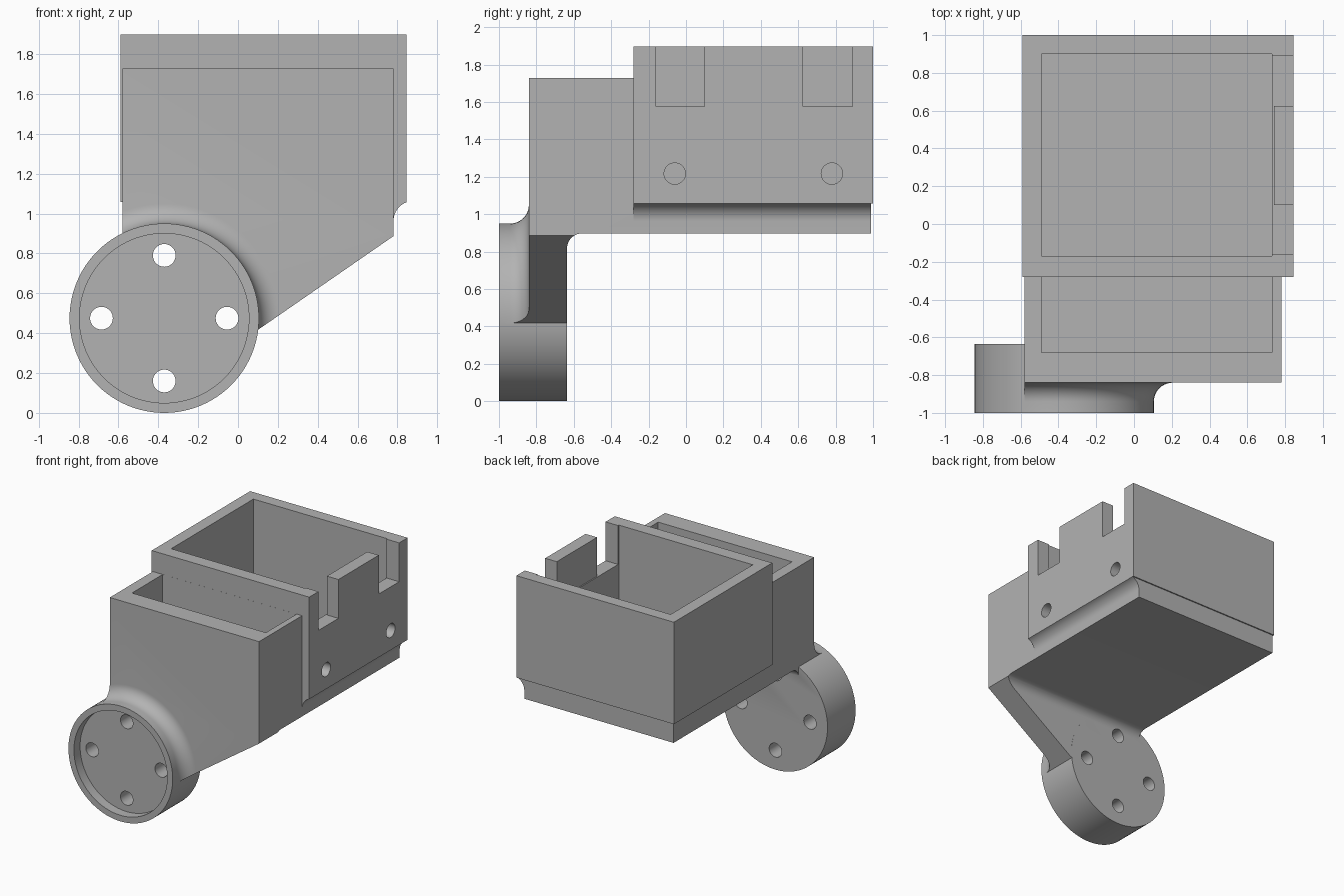
import bpy, bmesh, math
from math import sin, cos, radians

if "Cube" in bpy.data.objects:
    bpy.data.objects.remove(bpy.data.objects["Cube"])

grey = bpy.data.materials.new("plain grey")
grey.diffuse_color = (0.45, 0.45, 0.45, 1)
grey.use_nodes = True
grey.node_tree.nodes["Principled BSDF"].inputs["Base Color"].default_value = grey.diffuse_color


def to_object(name, bm):
    bmesh.ops.recalc_face_normals(bm, faces=bm.faces[:])
    me = bpy.data.meshes.new(name)
    bm.to_mesh(me)
    bm.free()
    me.materials.append(grey)
    ob = bpy.data.objects.new(name, me)
    bpy.context.collection.objects.link(ob)
    return ob


def prism(name, pts, axis, lo, hi):
    """Extrude a 2D outline along an axis (0=x, 1=y, 2=z)."""
    def place(p, h):
        v = list(p)
        v.insert(axis, h)
        return v
    bm = bmesh.new()
    a = [bm.verts.new(place(p, lo)) for p in pts]
    b = [bm.verts.new(place(p, hi)) for p in pts]
    bm.faces.new(a)
    bm.faces.new(b[::-1])
    for i in range(len(pts)):
        j = (i + 1) % len(pts)
        bm.faces.new((a[i], a[j], b[j], b[i]))
    return to_object(name, bm)


def box(name, x0, x1, y0, y1, z0, z1):
    return prism(name, [(x0, y0), (x1, y0), (x1, y1), (x0, y1)], 2, z0, z1)


def arc(cx, cy, r, a0, a1, n):
    return [(cx + r * cos(radians(a0 + (a1 - a0) * i / n)),
             cy + r * sin(radians(a0 + (a1 - a0) * i / n))) for i in range(n + 1)]


def rod(name, cx, cy, r, axis, lo, hi, n=40):
    return prism(name, arc(cx, cy, r, 0, 360, n)[:-1], axis, lo, hi)


def ring(name, cx, cz, profile, n):
    """Revolve a closed (radius, y) outline around the y direction."""
    bm = bmesh.new()
    loops = []
    for i in range(n):
        t = 2 * math.pi * i / n
        loops.append([bm.verts.new((cx + r * cos(t), y, cz + r * sin(t))) for r, y in profile])
    m = len(profile)
    for i in range(n):
        p, q = loops[i], loops[(i + 1) % n]
        for k in range(m):
            l = (k + 1) % m
            bm.faces.new((p[k], p[l], q[l], q[k]))
    return to_object(name, bm)


def boolean(target, tool, op):
    mod = target.modifiers.new("bool", 'BOOLEAN')
    mod.operation, mod.solver, mod.object = op, 'EXACT', tool
    bpy.context.view_layer.objects.active = target
    bpy.ops.object.modifier_apply(modifier=mod.name)
    bpy.data.objects.remove(tool, do_unlink=True)


CX, CZ = -0.37, 0.478   # wheel mount centre
SEG = 96

# Lower body and hanging plate, with a rounded inside corner
side = ([(-0.84, 0.25), (-0.636, 0.25)] + arc(-0.556, 0.82, 0.08, 180, 90, 10)
        + [(0.99, 0.90), (0.99, 1.2), (-0.22, 1.2), (-0.22, 1.73), (-0.84, 1.73)])
body = prism("bracket_housing", side, 0, -0.58, 0.78)

# Rounded blend between the front wall and the round mount
blend = ring("blend", CX, CZ, [(0.40, -0.94)] + arc(0.575, -0.94, 0.1, 180, 90, 10)
             + [(0.575, -0.82), (0.40, -0.82)], SEG)
boolean(blend, box("trim", -2, -0.58, -2, 0, -1, 2), 'DIFFERENCE')
boolean(body, blend, 'UNION')

# Sloping underside of the front plate
slope = [(1.0, 1.042), (-0.07, 0.302), (-1.5, 0.302), (-1.5, -1), (1.0, -1)]
boolean(body, prism("slope", slope, 1, -1.5, -0.45), 'DIFFERENCE')

# Rear box and the rounded ledge under its right side
boolean(body, box("rear_box", -0.59, 0.845, -0.28, 1.0, 1.06, 1.90), 'UNION')
ledge = [(0.75, 0.966)] + arc(0.88, 0.966, 0.1, 180, 110.5, 10) + [(0.835, 1.08), (0.75, 1.08)]
boolean(body, prism("ledge", ledge, 1, -0.2795, 0.99), 'UNION')

# Round mount
boolean(body, rod("mount", CX, CZ, 0.475, 1, -1.0, -0.635, SEG), 'UNION')

# Hollows: rear, front, and the thinned strip of the right wall
for c in [(-0.49, 0.73, -0.17, 0.90, 1.0, 2.2),
          (-0.49, 0.73, -0.68, -0.2805, 1.0, 2.2),
          (0.70, 0.74, -0.16, 0.89, 1.58, 2.2)]:
    boolean(body, box("hollow", *c), 'DIFFERENCE')

# Notches and pin holes in the right wall
for y0, y1, hole in [(-0.16, 0.10, -0.06), (0.625, 0.89, 0.78)]:
    boolean(body, box("notch", 0.65, 1.0, y0, y1, 1.58, 2.2), 'DIFFERENCE')
    boolean(body, rod("pin_hole", hole, 1.22, 0.057, 0, 0.6, 1.0), 'DIFFERENCE')

# Shallow recess and four screw holes in the mount
boolean(body, rod("recess", CX, CZ, 0.425, 1, -1.2, -0.92, SEG), 'DIFFERENCE')
for k in range(4):
    a = k * math.pi / 2
    boolean(body, rod("screw_hole", CX + 0.315 * cos(a), CZ + 0.315 * sin(a),
                      0.057, 1, -1.2, -0.4), 'DIFFERENCE')

# Stand on the ground and smooth the round parts
low = min(v.co.z for v in body.data.vertices)
for v in body.data.vertices:
    v.co.z -= low
bpy.ops.object.select_all(action='DESELECT')
body.select_set(True)
bpy.context.view_layer.objects.active = body
bpy.ops.object.shade_smooth_by_angle(angle=radians(30))
